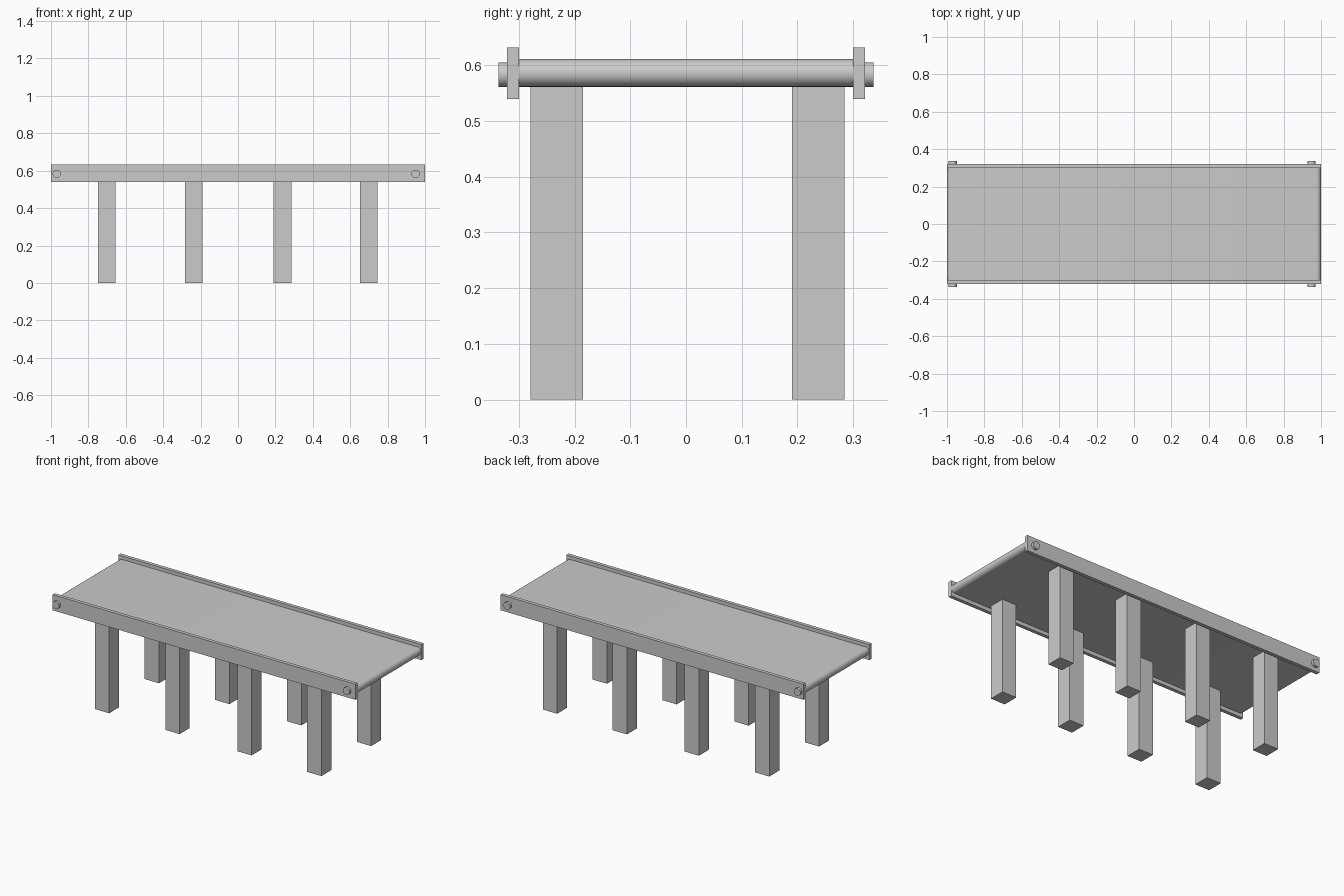
import bpy, bmesh, math
from mathutils import Matrix

if "Cube" in bpy.data.objects:
    bpy.data.objects.remove(bpy.data.objects["Cube"])


def finish(name, bm, smooth=False):
    bmesh.ops.recalc_face_normals(bm, faces=bm.faces)
    mesh = bpy.data.meshes.new(name)
    bm.to_mesh(mesh)
    bm.free()
    obj = bpy.data.objects.new(name, mesh)
    bpy.context.collection.objects.link(obj)
    if smooth:
        bpy.ops.object.select_all(action='DESELECT')
        obj.select_set(True)
        bpy.context.view_layer.objects.active = obj
        bpy.ops.object.shade_smooth_by_angle(angle=math.radians(35))
    return obj


def box(name, x0, x1, y0, y1, z0, z1):
    bm = bmesh.new()
    move = Matrix.Translation(((x0 + x1) / 2, (y0 + y1) / 2, (z0 + z1) / 2))
    size = Matrix.Diagonal((x1 - x0, y1 - y0, z1 - z0, 1))
    bmesh.ops.create_cube(bm, size=1, matrix=move @ size)
    return finish(name, bm)


def pin(name, x, y0, y1, z, radius):
    bm = bmesh.new()
    m = Matrix.Translation((x, (y0 + y1) / 2, z)) @ Matrix.Rotation(math.pi / 2, 4, 'X')
    bmesh.ops.create_cone(bm, cap_ends=True, segments=32, radius1=radius,
                          radius2=radius, depth=y1 - y0, matrix=m)
    return finish(name, bm, True)


# Belt: flat loop with rounded ends, extruded across the width
R, ZC, STEPS = 0.025, 0.586, 12
bm = bmesh.new()
profile = []
for side in (1, -1):
    for i in range(STEPS + 1):
        a = -math.pi / 2 + math.pi * i / STEPS
        profile.append((side * (1 - R + R * math.cos(a)), ZC + side * R * math.sin(a)))
face = bm.faces.new([bm.verts.new((x, -0.302, z)) for x, z in profile])
ext = bmesh.ops.extrude_face_region(bm, geom=[face])
bmesh.ops.translate(bm, vec=(0, 0.604, 0),
                    verts=[v for v in ext['geom'] if isinstance(v, bmesh.types.BMVert)])
finish("belt", bm, True)

# Side rails and roller axle ends
for label, s in (("front", -1), ("back", 1)):
    y0, y1 = sorted((s * 0.30, s * 0.321))
    box(label + "_rail", -1, 1, y0, y1, 0.539, 0.632)
    p0, p1 = sorted((s * 0.31, s * 0.336))
    for end, x in (("left", -0.969), ("right", 0.949)):
        pin(f"{label}_{end}_axle", x, p0, p1, 0.583, 0.022)

# Legs: two rows of four
for label, y in (("front", -0.232), ("back", 0.237)):
    for n, x in enumerate((-0.702, -0.237, 0.238, 0.699), 1):
        box(f"{label}_leg_{n}", x - 0.047, x + 0.047, y - 0.047, y + 0.047, 0, 0.562)
